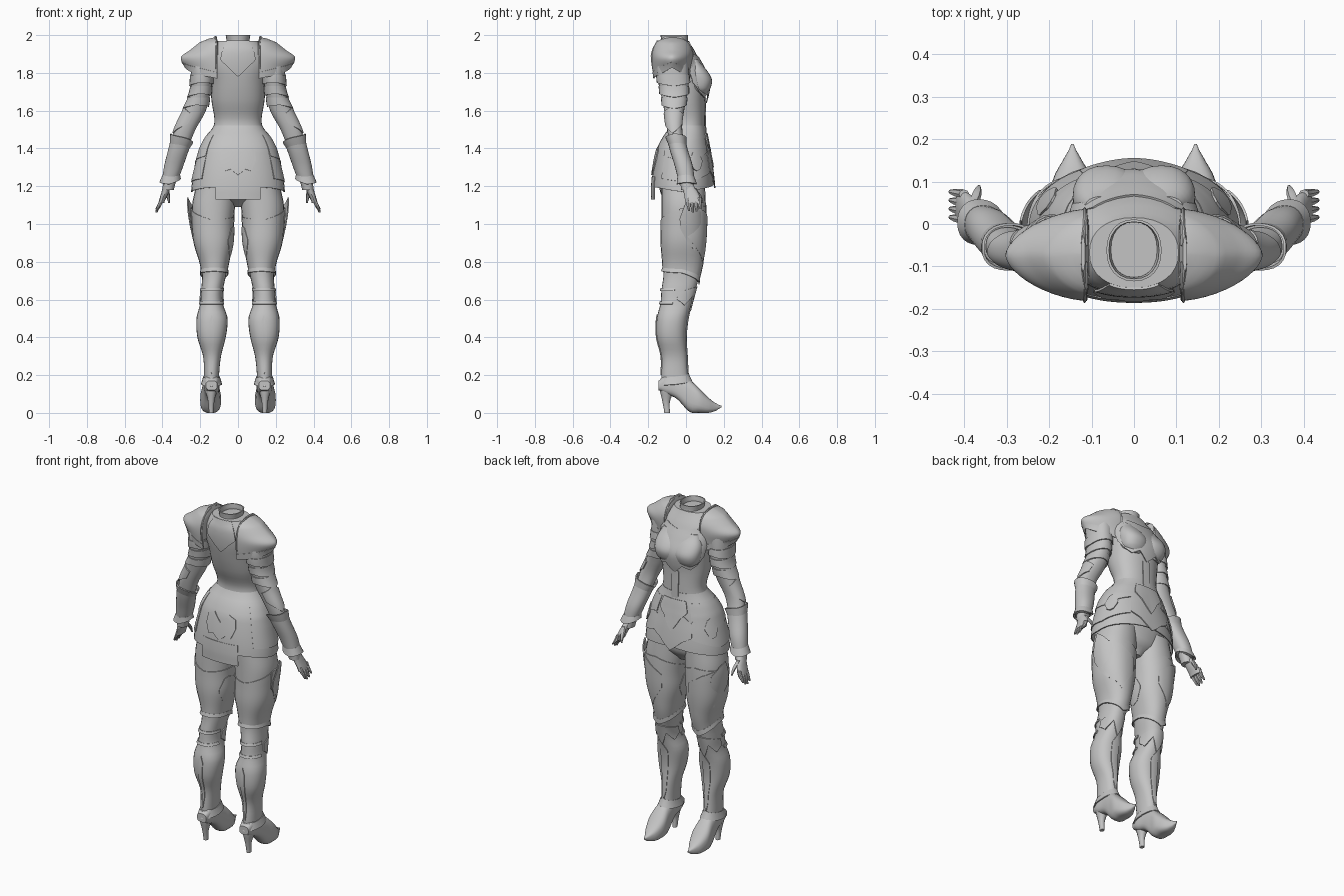
import bpy
import bmesh
from math import cos, sin, radians, copysign

UNIT = 0.01  # all measurements below are in hundredths

if "Cube" in bpy.data.objects:
    bpy.data.objects.remove(bpy.data.objects["Cube"], do_unlink=True)

steel = bpy.data.materials.new("plain grey steel")
steel.use_nodes = True
steel.diffuse_color = (0.55, 0.55, 0.55, 1)
steel.node_tree.nodes["Principled BSDF"].inputs["Base Color"].default_value = steel.diffuse_color


def section(rows, height):
    """Smoothly blended outline (low x, high x, low depth, high depth) at a height."""
    rows = sorted(rows)
    last = len(rows) - 1
    height = min(max(height, rows[0][0]), rows[last][0])
    i = max(k for k in range(last) if rows[k][0] <= height)
    u = (height - rows[i][0]) / (rows[i + 1][0] - rows[i][0])
    before, start, end, after = (rows[min(max(k, 0), last)] for k in range(i - 1, i + 3))
    blend = []
    for a, b, c, d in zip(before[1:], start[1:], end[1:], after[1:]):
        tangent_in, tangent_out = (c - a) / 2, (d - b) / 2
        curve = 3 * (c - b) - 2 * tangent_in - tangent_out
        blend.append(b + u * (tangent_in + u * (curve + u * (tangent_in + tangent_out - 2 * (c - b)))))
    return blend


def edge_height(edge, u):
    """Height along a plate edge, given as one value or an evenly spaced list."""
    if not isinstance(edge, list):
        return edge
    place = u * (len(edge) - 1)
    i = min(int(place), len(edge) - 2)
    return edge[i] + (edge[i + 1] - edge[i]) * (place - i)


def finish(obj, thick, mirror):
    obj.data.materials.append(steel)
    if thick:
        solid = obj.modifiers.new("thickness", 'SOLIDIFY')
        solid.thickness = thick * UNIT
        solid.offset = 0
    if mirror:
        obj.modifiers.new("mirror", 'MIRROR')
    bpy.ops.object.select_all(action='DESELECT')
    obj.select_set(True)
    bpy.context.view_layer.objects.active = obj
    bpy.ops.object.convert(target='MESH')
    bpy.ops.object.shade_smooth_by_angle(angle=radians(38))


def shell(name, rows, top=None, bottom=None, span=(0, 360), grow=(0, 0), thick=0.6,
          steps=10, columns=24, mirror=True, axis='Z', power=0.9):
    """Skin over the outlines; a partial span or shaped edge makes an armour plate.
    Without thickness the skin is a closed body. Low power is boxy, high is pointed."""
    top = max(r[0] for r in rows) if top is None else top
    bottom = min(r[0] for r in rows) if bottom is None else bottom
    full = span[1] - span[0] == 360
    count = columns if full else columns + 1
    bm = bmesh.new()
    grid = []
    for j in range(steps + 1):
        v = j / steps
        ring = []
        for i in range(count):
            u = i / columns
            high, low = edge_height(top, u), edge_height(bottom, u)
            h = high + (low - high) * v
            x0, x1, d0, d1 = section(rows, h)
            swell = grow[0] + (grow[1] - grow[0]) * v
            turn = radians(span[0] + (span[1] - span[0]) * u)
            c, s = cos(turn), sin(turn)
            x = (x0 + x1) / 2 + ((x1 - x0) / 2 + swell) * copysign(abs(c) ** power, c)
            d = (d0 + d1) / 2 + ((d1 - d0) / 2 + swell) * copysign(abs(s) ** power, s)
            point = (x, d, h) if axis == 'Z' else (x, h, max(d, 0))
            ring.append(bm.verts.new([value * UNIT for value in point]))
        grid.append(ring)
    for upper, lower in zip(grid, grid[1:]):
        for i in range(columns):
            k = (i + 1) % count
            bm.faces.new((upper[i], lower[i], lower[k], upper[k]))
    if not thick:
        bm.faces.new(grid[0])
        bm.faces.new(grid[-1][::-1])
    bmesh.ops.recalc_face_normals(bm, faces=bm.faces)
    mesh = bpy.data.meshes.new(name)
    bm.to_mesh(mesh)
    bm.free()
    obj = bpy.data.objects.new(name, mesh)
    bpy.context.collection.objects.link(obj)
    finish(obj, thick, mirror)


def centred(*rows):
    return [(z, -half, half, back, front) for z, half, back, front in rows]


def around(z, x, y, rx, ry):
    return (z, x - rx, x + rx, y - ry, y + ry)


# Torso body, collar and pelvis
torso = centred((144, 15, -10, 10), (154, 12.5, -8, 10), (165, 14, -12, 10), (176, 15, -15, 11),
                (185, 17, -16.5, 8), (192, 15, -16.5, 4.5), (197, 10.5, -15, 1.5))
shell("torso", torso, thick=0, steps=22, columns=32, mirror=False)
collar = centred((192, 8, -16, 4), (196, 5.8, -13, 1), (200, 6.2, -13.2, 0.8))
shell("collar", collar, mirror=False)
pelvis = centred((109, 3, -5, 4), (115, 15, -13, 9), (128, 20, -15, 11))
shell("pelvis", pelvis, thick=0, mirror=False)

# Torso plates: moulded breastplate, corset ridge and back shield
chest = centred((162, 13.6, -9, 10.3), (169, 14.3, -11, 12), (176, 15, -12, 12.6),
                (183, 15.5, -14, 9.5), (191, 14.5, -15, 5.5))
shell("breastplate", chest, top=[184, 190, 188, 190, 184], span=(12, 168),
      bottom=[175, 170, 167, 169, 164, 169, 167, 170, 175], steps=14, mirror=False)
bust = [around(168, 6.2, 8, 3, 2), around(171, 6.5, 7.3, 6.5, 5.3), around(176, 6.5, 7, 7.8, 6.8),
        around(181, 6.8, 5.5, 7.3, 5.8), around(187, 7.5, 4, 4, 2.5)]
shell("bust_cup", bust, thick=0, steps=14)
shell("corset_ridge", torso, top=[164, 167, 164], bottom=[150, 145, 150], span=(82, 98),
      grow=(0.2, 0.5), mirror=False)
shell("back_shield", torso, top=197, bottom=[187, 183, 178, 183, 187], span=(240, 300),
      grow=(0.2, 0.5), mirror=False)

# Armoured skirt with layered plates
skirt = centred((113, 24.5, -18, 14.5), (120, 24.3, -18, 14.5), (130, 22.5, -17, 13.5),
                (140, 20, -15, 12), (146, 17, -12, 11), (152, 12.5, -8, 10))
shell("skirt", skirt, bottom=[117, 119, 121, 119, 117, 119, 120, 119, 117], steps=16,
      columns=32, mirror=False)
shell("skirt_tail", skirt, top=125, bottom=113, span=(244, 296), grow=(0.2, 0.2), mirror=False)
shell("back_emblem_plate", skirt, top=[139, 141, 136, 141, 139],
      bottom=[134, 128, 129, 126, 129, 128, 134], span=(247, 293), grow=(0.5, 0.6), mirror=False)
shell("front_tasset", skirt, top=[136, 140, 145, 140, 136],
      bottom=[128, 125, 119, 125, 128], span=(60, 120), grow=(0.3, 0.7), mirror=False)
shell("corset_point", skirt, top=148, bottom=[142, 138, 130, 138, 142], span=(66, 114),
      grow=(0.5, 1), mirror=False)
for name, top, bottom in (("upper_hip_plate", 147, [136, 133, 138]),
                          ("lower_hip_plate", 137, [124, 122, 127])):
    shell(name, skirt, top=top, bottom=bottom, span=(-40, 60), grow=(0.1, 0.5))
shell("hip_pouch", skirt, top=[134, 138, 139, 138, 134], bottom=[133, 129, 128, 129, 133],
      span=(12, 38), grow=(0.9, 1.1))

# Legs
leg = [(14, 10, 18, -13, 2), (20, 10, 18, -13, 1), (30, 9, 18.5, -13, 0.5), (40, 6.5, 21.5, -15.5, 0),
       (50, 5.5, 22, -15.5, 1), (58, 8, 20, -13.5, 3), (65, 8, 19.5, -13, 5), (72, 6.5, 19, -12, 7),
       (78, 5.5, 19.5, -12, 8.5), (90, 3, 23, -13, 10), (100, 2.5, 24, -13, 10.5),
       (110, 1.5, 24.3, -13, 10.5), (122, 1, 22, -13, 10)]
shell("leg", leg, thick=0, steps=44)

# Leg plates
shell("thigh_guard", leg, top=[108, 110, 104, 102, 108], bottom=[75, 70, 75, 76, 75],
      grow=(0.1, 0.3), steps=14)
shell("thigh_rim", leg, top=[76, 71, 76, 77, 76], bottom=[74, 68, 74, 75, 74],
      grow=(0.4, 1), steps=2)
shell("front_thigh_plate", leg, top=[108, 109, 106, 100], bottom=[98, 88, 80, 92],
      span=(-10, 110), grow=(0.5, 0.4))
fin = [(85, 4, 22.5, -12, 10), (104, 3, 26, -13, 10.5), (114, 3, 26.8, -13, 10.5)]
shell("thigh_fin", fin, top=[103, 114, 111, 106], bottom=[98, 90, 86, 96], span=(-10, 50), power=1)
shell("inner_thigh_plate", leg, top=[92, 98, 99, 98, 92], bottom=[90, 84, 83, 84, 90],
      span=(165, 225), grow=(0.4, 0.4))
shell("knee_guard", leg, top=[64, 66, 67, 66, 64], bottom=[60, 57, 62, 54, 62, 57, 60],
      span=(0, 180), grow=(0.2, 0.4))
for name, top, bottom in (("upper_knee_band", 66, 64.5), ("lower_knee_band", 59, 57.5)):
    shell(name, leg, top=top, bottom=bottom, span=(190, 350), grow=(0.2, 0.5), steps=2)
shell("shin_ridge", leg, top=[50, 54, 50], bottom=[26, 20, 26], span=(76, 104), grow=(0.1, 0.2))
shell("calf_ridge", leg, top=[48, 52, 48], bottom=[26, 20, 26], span=(262, 278), grow=(0.1, 0.2))
shell("ankle_cuff", leg, top=[19, 21, 19, 18, 19], bottom=[15, 17, 15, 14, 15],
      grow=(0.2, 1.4), steps=3)

# High heeled shoes, outlined along the depth
shoe = [(-14.5, 11, 17, 12, 17), (-11, 10, 18, 10, 20), (-5, 10, 18.3, 7.5, 19.5),
        (2, 9.5, 19.3, 0.5, 17.5), (7, 9, 20, 0, 13), (12, 10.5, 18.5, 0, 8), (16, 12.8, 16.2, 1.2, 5),
        (18.8, 14.2, 14.8, 3, 3.8)]
shell("shoe", shoe, thick=0, steps=24, axis='Y', power=0.72)
heel = [around(0, 14.2, -10, 1.2, 1.5), around(6, 14.2, -10.5, 1.7, 2), around(13, 14.2, -10, 3.3, 4)]
shell("shoe_heel", heel, thick=0, columns=12)

# Arms
arm = [(118, 34, 40, -2.5, 4), (130, 30, 38.5, -5, 3), (140, 26.5, 36, -8, 0), (150, 22.5, 33.5, -10, -2),
       (160, 17, 29, -11.5, -1), (170, 14.5, 25.3, -13.5, 1), (180, 13, 25, -15.5, 1.5),
       (190, 12, 25, -15, 1)]
shell("arm", arm, thick=0, steps=28)
shell("bracer", arm, top=[146, 144, 143, 144, 146], bottom=[122, 121, 124, 121, 122],
      grow=(0.5, 0.4))
shell("elbow_cuff", arm, top=[148, 146, 143, 146, 148], bottom=[143, 142, 140, 142, 143],
      grow=(1.4, 0.5), steps=4)
shell("wrist_cuff", arm, top=[126, 125, 126, 125, 126], bottom=[122, 121, 124, 121, 122],
      grow=(0.5, 1.7), steps=4)
shell("elbow_guard", arm, top=[158, 162, 158], bottom=[153, 148, 153], span=(-90, 60), grow=(0.3, 0.4))
for name, top in (("upper_arm_band", 179), ("middle_arm_band", 173), ("lower_arm_band", 167)):
    shell(name, arm, top=top, bottom=[top - 6, top - 4, top - 5, top - 4, top - 6],
          grow=(0.1, 0.6), steps=4)

# Shoulder guard: a pointed half dome, open towards the neck, with an upright flange
shoulder = [(176, -4, 26, -16.5, 2), (182, -5, 27, -17.5, 2.6), (188, -8, 30, -17.8, 3.2),
            (192, -3, 25, -17.3, 3), (196, 2, 20, -15.5, 1), (198, 7, 15, -12, -2),
            (198.6, 10, 12, -9, -5)]
shell("shoulder_guard", shoulder, bottom=[178, 181, 184, 181, 178], span=(-90, 90),
      steps=20, power=1.22)
shell("shoulder_trim", shoulder, top=[180, 183, 186, 183, 180], bottom=[177, 179, 183, 179, 177],
      span=(-90, 90), grow=(0.2, 0.4), steps=2, power=1.22)
flange = [(182, 11, 12.6, -18, 3), (190, 10.5, 12.7, -18.6, 4), (196, 10.5, 12.5, -16, 2),
          (199.5, 11.5, 12.5, -11, -3)]
shell("shoulder_flange", flange, thick=0)

# Hands
palm = [around(122, 37, 0.5, 2.2, 2.8), around(117, 38.5, 2.5, 2, 3.8), around(111, 40.6, 4, 1.5, 4.3)]
shell("palm", palm, thick=0, columns=16)
for number, tip in enumerate((107, 106, 106.5, 108)):
    y = 1 + 2 * number
    finger = [around(114, 40, y, 1.2, 1.1), around(110, 41.6, y + 0.3, 1.1, 1),
              around(tip, 43.2, y + 0.6, 0.5, 0.5)]
    shell("finger", finger, thick=0, steps=5, columns=8)
thumb = [around(119, 38, 4, 1.2, 1.5), around(115, 37, 7, 1.1, 1.1), around(111, 36.5, 8.8, 0.4, 0.4)]
shell("thumb", thumb, thick=0, steps=6, columns=8)
